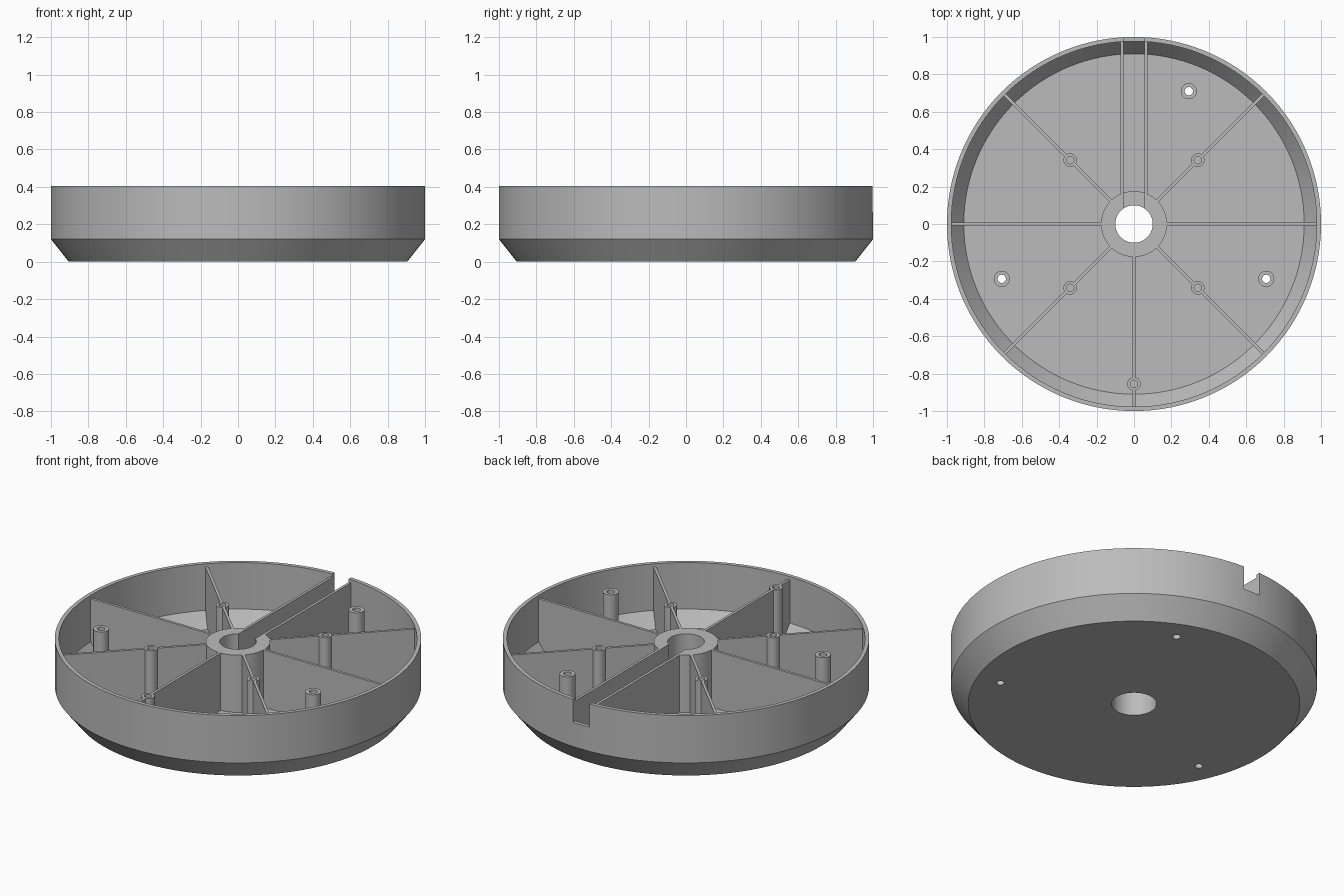
import bpy, bmesh
from math import radians, pi
from mathutils import Matrix

if "Cube" in bpy.data.objects:
    bpy.data.objects.remove(bpy.data.objects["Cube"], do_unlink=True)

# Single plastic colour
grey = bpy.data.materials.new("plain grey")
grey.use_nodes = True
colour = (0.5, 0.5, 0.5, 1)
grey.diffuse_color = colour
grey.node_tree.nodes["Principled BSDF"].inputs["Base Color"].default_value = colour

TOP, FLOOR, RIB, BORE = 0.385, 0.04, 0.016, 0.1


def finish(name, bm):
    bmesh.ops.recalc_face_normals(bm, faces=bm.faces)
    mesh = bpy.data.meshes.new(name)
    bm.to_mesh(mesh)
    bm.free()
    mesh.materials.append(grey)
    ob = bpy.data.objects.new(name, mesh)
    bpy.context.collection.objects.link(ob)
    return ob


def lathe(name, profile, steps, centre=(0, 0)):
    """Revolve a closed (radius, height) outline around z."""
    bm = bmesh.new()
    verts = [bm.verts.new((r, 0, z)) for r, z in profile]
    edges = [bm.edges.new((v, verts[i - 1])) for i, v in enumerate(verts)]
    bmesh.ops.spin(bm, geom=verts + edges, cent=(0, 0, 0), axis=(0, 0, 1),
                   angle=2 * pi, steps=steps, use_merge=True)
    bmesh.ops.remove_doubles(bm, verts=bm.verts, dist=1e-5)
    bmesh.ops.translate(bm, verts=bm.verts, vec=(*centre, 0))
    return finish(name, bm)


def rib(name, angle, start, end, offset=0):
    """Upright web that follows the bowl from the hub to the rim."""
    outline = [(start, FLOOR - 0.01), (end - 0.08, FLOOR - 0.01),
               (end, 0.12), (end, TOP), (start, TOP)]
    bm = bmesh.new()
    face = bm.faces.new([bm.verts.new((x, offset - RIB / 2, z)) for x, z in outline])
    ext = bmesh.ops.extrude_face_region(bm, geom=[face])
    moved = [g for g in ext["geom"] if isinstance(g, bmesh.types.BMVert)]
    bmesh.ops.translate(bm, verts=moved, vec=(0, RIB, 0))
    bm.transform(Matrix.Rotation(radians(angle), 4, "Z"))
    return finish(name, bm)


def drill(ob, centre, radius, low, high):
    """Cut a round hole."""
    bm = bmesh.new()
    bmesh.ops.create_cone(bm, cap_ends=True, segments=32, radius1=radius, radius2=radius,
                          depth=high - low,
                          matrix=Matrix.Translation((*centre, (low + high) / 2)))
    cut(ob, finish("cutter", bm))


def cut(ob, cutter):
    cutter.hide_render = True
    mod = ob.modifiers.new("cut", "BOOLEAN")
    mod.operation, mod.solver, mod.object = "DIFFERENCE", "EXACT", cutter
    bpy.context.view_layer.update()
    deps = bpy.context.evaluated_depsgraph_get()
    mesh = bpy.data.meshes.new_from_object(ob.evaluated_get(deps))
    ob.modifiers.clear()
    ob.data = mesh
    bpy.data.objects.remove(cutter, do_unlink=True)


# Bowl with chamfered base, rim and stepped central hub
bowl = lathe("bowl_and_hub", [
    (0.123, 0), (0.905, 0), (1, 0.12), (1, 0.405), (0.977, 0.405), (0.977, 0.125),
    (0.91, FLOOR), (0.176, FLOOR), (0.176, TOP), (BORE, TOP), (BORE, 0.2), (0.123, 0.2)], 128)

# Cable slot through the hub and the back rim
bm = bmesh.new()
bmesh.ops.create_cube(bm, size=1, matrix=Matrix.Translation((0, 0.6, 0.415))
                      @ Matrix.Diagonal((0.11, 1.2, 0.3, 1)))
cut(bowl, finish("slot_cutter", bm))

# Through-bosses for mounting screws
for i, c in enumerate([(0.293, 0.71), (0.707, -0.293), (-0.707, -0.293)]):
    drill(bowl, c, 0.022, -0.1, 0.2)
    lathe(f"mounting_boss_{i + 1}", [(0.022, 0.02), (0.043, 0.02), (0.043, TOP), (0.022, TOP)], 32, c)

# Radial ribs
ribs = {a: rib(f"rib_{a}", a, 0.17, 0.982) for a in (0, 45, 135, 180, 225, 270, 315)}

# Channel walls beside the slot
for side, name in ((1, "right"), (-1, "left")):
    rib(f"channel_wall_{name}", 90, 0.162, 0.98, side * 0.063)

# Blind bosses standing on the ribs
for a, d in ((45, 0.483), (135, 0.483), (225, 0.483), (315, 0.483), (270, 0.855)):
    c = (Matrix.Rotation(radians(a), 2) @ Matrix.Identity(2)).col[0] * d
    drill(ribs[a], c, 0.02, 0.2, 0.5)
    lathe(f"screw_boss_{a}", [(0, 0.03), (0.036, 0.03), (0.036, TOP), (0.02, TOP), (0.02, 0.2), (0, 0.2)], 32, c)

# Smooth round walls, keep the edges crisp
bpy.ops.object.select_all(action="DESELECT")
for ob in bpy.context.collection.objects:
    if ob.type == "MESH" and grey.name in ob.data.materials:
        ob.select_set(True)
        bpy.context.view_layer.objects.active = ob
bpy.ops.object.shade_smooth_by_angle(angle=radians(30))
